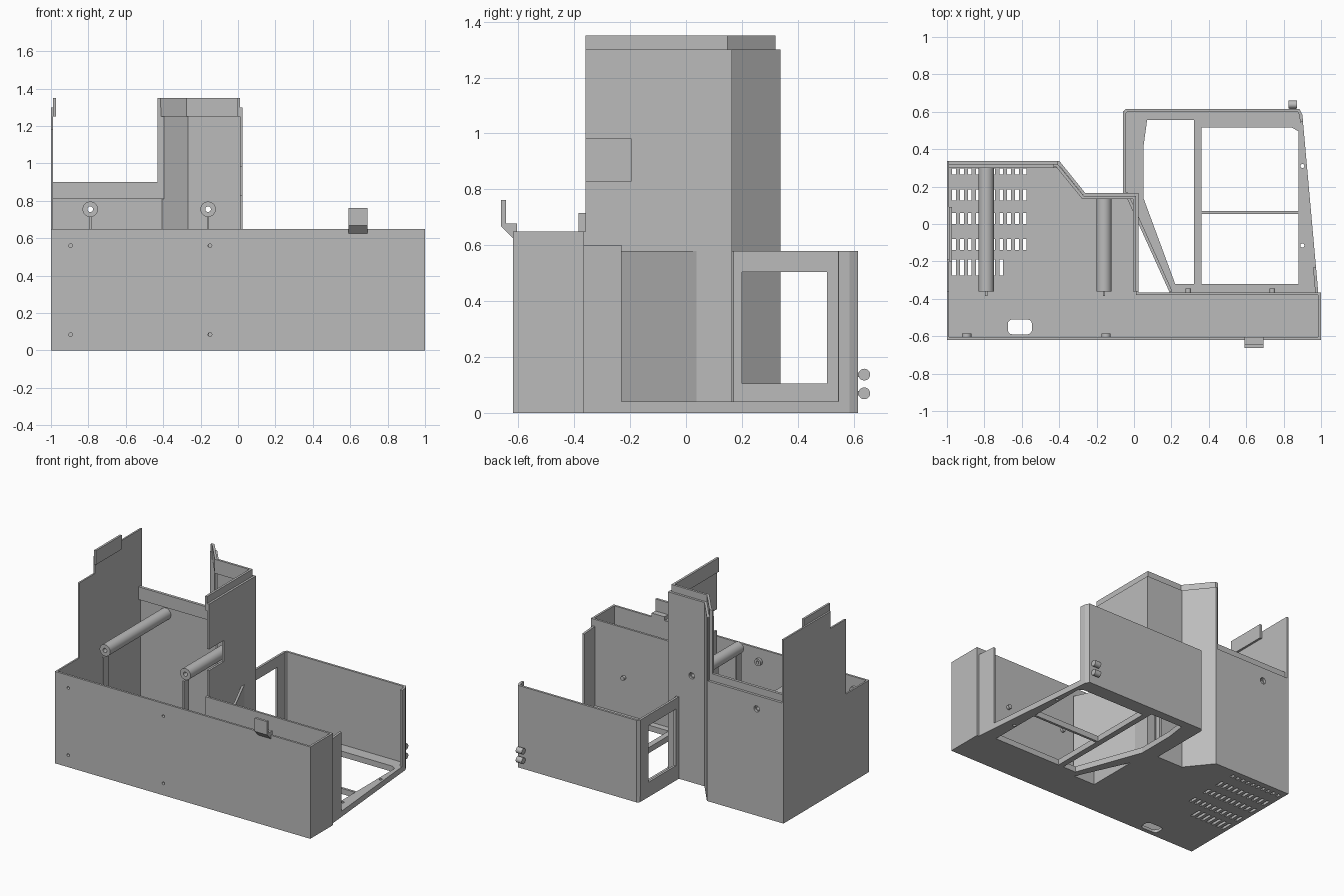
import bpy, bmesh, math
from mathutils import Vector, Matrix

old = bpy.data.objects.get("Cube")
if old:
    bpy.data.objects.remove(old, do_unlink=True)

GREY = (0.5, 0.5, 0.5, 1)
mat = bpy.data.materials.new("plain grey")
mat.use_nodes = True
mat.diffuse_color = GREY
mat.node_tree.nodes["Principled BSDF"].inputs["Base Color"].default_value = GREY

T = 0.016  # sheet thickness

# Plane frames: outline (u, v) and thickness w mapped to x, y, z
FRAMES = {
    "z": Matrix.Identity(4),
    "x": Matrix(((0, 0, 1, 0), (1, 0, 0, 0), (0, 1, 0, 0), (0, 0, 0, 1))),
    "y": Matrix(((1, 0, 0, 0), (0, 0, 1, 0), (0, 1, 0, 0), (0, 0, 0, 1))),
}


def rect(u0, u1, v0, v1):
    return [(u0, v0), (u1, v0), (u1, v1), (u0, v1)]


def circle(u, v, r, n=20):
    return [(u + r * math.cos(2 * math.pi * i / n), v + r * math.sin(2 * math.pi * i / n))
            for i in range(n)]


def plate(name, axis, lo, hi, outline, holes=(), smooth=False):
    """Flat outline with holes, given thickness from lo to hi along an axis."""
    curve = bpy.data.curves.new(name, "CURVE")
    curve.dimensions = "2D"
    curve.fill_mode = "BOTH"
    curve.extrude = (hi - lo) / 2
    for loop in [outline, *holes]:
        spline = curve.splines.new("POLY")
        spline.points.add(len(loop) - 1)
        for point, (u, v) in zip(spline.points, loop):
            point.co = (u, v, 0, 1)
        spline.use_cyclic_u = True
    temp = bpy.data.objects.new(name + " outline", curve)
    bpy.context.collection.objects.link(temp)
    deps = bpy.context.evaluated_depsgraph_get()
    mesh = bpy.data.meshes.new_from_object(temp.evaluated_get(deps))
    bpy.data.objects.remove(temp, do_unlink=True)
    bm = bmesh.new()
    bm.from_mesh(mesh)
    bmesh.ops.remove_doubles(bm, verts=bm.verts, dist=1e-5)
    bm.transform(FRAMES[axis] @ Matrix.Translation((0, 0, (lo + hi) / 2)))
    bmesh.ops.recalc_face_normals(bm, faces=bm.faces)
    bm.to_mesh(mesh)
    bm.free()
    mesh.materials.clear()
    mesh.materials.append(mat)
    obj = bpy.data.objects.new(name, mesh)
    bpy.context.collection.objects.link(obj)
    for poly in mesh.polygons:
        poly.use_smooth = smooth
    if smooth:
        bpy.ops.object.select_all(action="DESELECT")
        obj.select_set(True)
        bpy.context.view_layer.objects.active = obj
        bpy.ops.object.shade_smooth_by_angle(angle=math.radians(35))
    return obj


def strip(name, path, z0, z1, thick=T):
    """Upright sheet following a path, thickened to the right of its direction."""
    pts = [Vector(p) for p in path]
    dirs = [(b - a).normalized() for a, b in zip(pts, pts[1:])]
    norms = [Vector((d.y, -d.x)) for d in dirs]
    inner = []
    for i, p in enumerate(pts):
        a, b = norms[max(i - 1, 0)], norms[min(i, len(norms) - 1)]
        m = (a + b).normalized()
        inner.append(p + m * thick / m.dot(a))
    return plate(name, "z", z0, z1, [tuple(p) for p in pts + inner[::-1]])


# Body floor with vent slots and a rounded cable opening
slots = []
for y0, y1, count in ((0.265, 0.298, 10), (0.125, 0.185, 10), (0, 0.06, 10),
                      (-0.14, -0.08, 10), (-0.275, -0.19, 7)):
    for i in range(count):
        x = -0.962 + i * 0.042
        slots.append(rect(x - 0.01, x + 0.01, y0, y1))
opening = []
for cx, cy, start in ((-0.57, -0.535, 0), (-0.65, -0.535, 90), (-0.65, -0.565, 180), (-0.57, -0.565, 270)):
    for k in range(4):
        a = math.radians(start + 30 * k)
        opening.append((cx + 0.025 * math.cos(a), cy + 0.025 * math.sin(a)))
plate("body_floor", "z", 0, 0.02,
      [(-1, -0.62), (1, -0.62), (1, -0.365), (0.025, -0.365), (0.025, 0.165),
       (-0.26, 0.165), (-0.4, 0.338), (-1, 0.338)], slots + [opening])

# Front wall with screw holes and hollow bosses behind them
screws = [(x, z) for x in (-0.895, -0.15) for z in (0.085, 0.56)]
plate("front_wall", "y", -0.62, -0.605, rect(-1, 1, 0, 0.65), [circle(x, z, 0.01) for x, z in screws])
for x, z in screws:
    plate("screw_boss", "y", -0.605, -0.585, circle(x, z, 0.025), [circle(x, z, 0.01)], True)

# Side walls of the body
plate("stepped_side_wall", "x", -1, -0.988,
      [(-0.62, 0), (0.338, 0), (0.338, 1.3), (-0.19, 1.3), (-0.19, 1.18),
       (-0.36, 1.18), (-0.36, 0.65), (-0.62, 0.65)])
plate("side_wall_lip", "x", -0.988, -0.973, rect(-0.2, 0.09, 1.25, 1.35))
plate("front_end_wall", "x", 0.985, 1, rect(-0.62, -0.365, 0, 0.65))
plate("inner_front_wall", "y", -0.38, -0.365, rect(0.01, 1, 0, 0.65))
plate("tall_side_wall", "x", 0.01, 0.025,
      [(-0.38, 0), (0.165, 0), (0.165, 1.3), (-0.36, 1.3), (-0.36, 0.98), (-0.195, 0.98),
       (-0.195, 0.83), (-0.36, 0.83), (-0.36, 0.65), (-0.38, 0.65)])

# Back walls, with bores for the tubes
plate("low_back_wall", "y", 0.32, 0.338, rect(-1, -0.4, 0, 0.85), [circle(-0.79, 0.755, 0.022)])
plate("tall_back_wall", "y", 0.149, 0.165, rect(-0.262, 0.025, 0, 1.3), [circle(-0.16, 0.755, 0.022)])
strip("slanted_wall", [(-0.41, 0.338), (-0.4, 0.338), (-0.26, 0.165), (-0.25, 0.165)], 0, 1.3)

# Inner lips around the rim
plate("low_back_lip", "y", 0.3, 0.32, rect(-0.988, -0.43, 0.81, 0.9))
plate("lip_upright", "y", 0.3, 0.32, rect(-0.43, -0.395, 0.81, 1.3))
strip("tall_rim_lip", [(-0.43, 0.32), (-0.408, 0.32), (-0.268, 0.149), (0.01, 0.149), (0.01, -0.36)],
      1.25, 1.35)

# Horizontal tubes, each with a thin rib beneath
for x, y_end in ((-0.79, 0.32), (-0.16, 0.15)):
    plate("tube", "y", -0.36, y_end, circle(x, 0.755, 0.041, 32), [circle(x, 0.755, 0.015)], True)
    plate("tube_rib", "x", x - 0.006, x + 0.006, rect(-0.385, -0.33, 0.02, 0.716))

# Hook plate on the front wall
plate("front_hook", "x", 0.592, 0.692,
      [(-0.62, 0.625), (-0.662, 0.668), (-0.662, 0.762), (-0.645, 0.762), (-0.645, 0.677),
       (-0.605, 0.677), (-0.605, 0.65), (-0.62, 0.65)])

# Cab floor frame with window openings
plate("cab_floor", "z", 0, 0.04,
      [(-0.06, 0.165), (-0.06, 0.6), (-0.045, 0.615), (0.885, 0.615), (0.9, 0.585),
       (0.985, -0.365), (0.19, -0.365), (-0.045, 0.165)],
      [[(0.07, 0.555), (0.32, 0.555), (0.32, -0.32), (0.22, -0.32), (0.05, 0.14), (0.05, 0.41)],
       [(0.36, 0.07), (0.88, 0.07), (0.88, 0.495), (0.845, 0.515), (0.36, 0.515)],
       rect(0.36, 0.88, -0.32, 0.053),
       circle(0.9, 0.31, 0.011), circle(0.9, -0.115, 0.011)])

# Cab walls: back, windowed side, slanted inner wall and open-side posts
strip("cab_back_wall", [(-0.06, 0.57), (-0.06, 0.595), (-0.045, 0.615), (0.885, 0.615),
                        (0.9, 0.585), (0.904, 0.545)], 0, 0.58)
plate("cab_window_wall", "x", -0.06, -0.044, rect(0.15, 0.58, 0, 0.58), [rect(0.2, 0.505, 0.105, 0.505)])
strip("cab_slanted_wall", [(0.19, -0.365), (0.02, 0.01), (-0.05, 0.165)], 0, 0.58)
strip("cab_front_post", [(0.973, -0.23), (0.985, -0.365)], 0, 0.6)
for x in (0.29, 0.74):
    plate("cab_screw_boss", "y", -0.365, -0.345, circle(x, 0.3, 0.015), (), True)

# Hinge knuckles on the cab back
for z in (0.07, 0.137):
    plate("hinge_knuckle", "x", 0.825, 0.872, circle(0.638, z, 0.021), (), True)
    plate("hinge_stem", "x", 0.832, 0.865, rect(0.61, 0.63, z - 0.008, z + 0.008))
